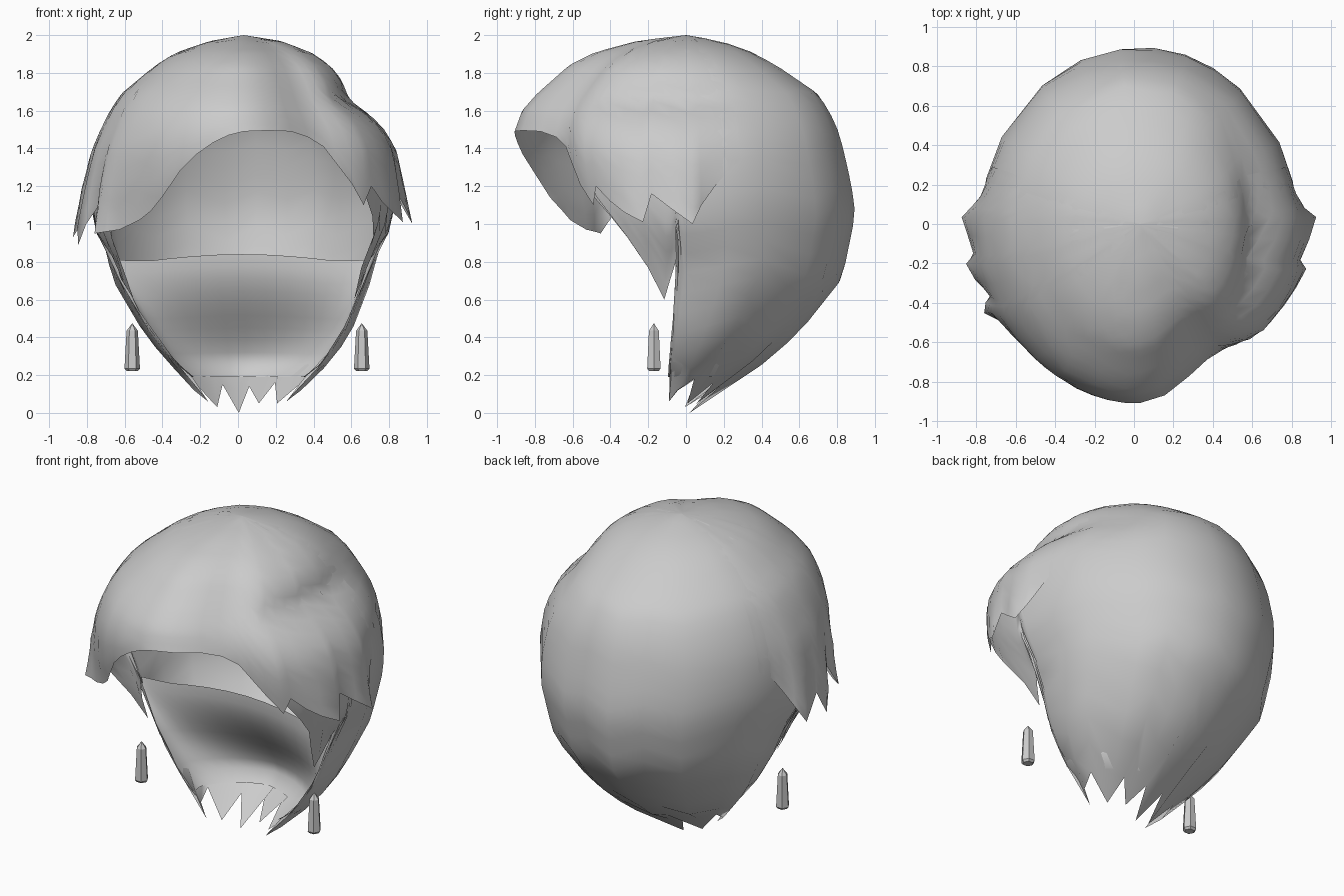
import bpy, bmesh, math

cube = bpy.data.objects.get("Cube")
if cube:
    bpy.data.objects.remove(cube, do_unlink=True)

mat = bpy.data.materials.new("light_grey")
mat.use_nodes = True
mat.diffuse_color = (0.6, 0.6, 0.6, 1)
mat.node_tree.nodes["Principled BSDF"].inputs["Base Color"].default_value = (0.6, 0.6, 0.6, 1)

# Head outline: height, reach to -x, +x, back, front
RINGS = [
    (2.00, 0, 0, 0, 0), (1.97, .17, .19, .18, .25), (1.91, .35, .35, .35, .47),
    (1.84, .46, .45, .48, .61), (1.69, .64, .57, .70, .78), (1.60, .70, .64, .76, .86),
    (1.49, .75, .72, .81, .90), (1.38, .79, .77, .84, .90), (1.20, .81, .80, .88, .86),
    (1.05, .80, .79, .90, .80), (.71, .73, .71, .83, .70), (.43, .56, .60, .61, .55),
    (.26, .42, .48, .42, .42), (.17, .31, .36, .22, .30), (0, .21, .24, .03, .20)]


def reach(z, k):
    for a, b in zip(RINGS, RINGS[1:]):
        if z >= b[0]:
            f = (z - b[0]) / (a[0] - b[0])
            return b[k] + (a[k] - b[k]) * f
    return RINGS[-1][k]


def clamp(v):
    return min(1, max(0, v))


def surface(z, az, off=0.0):
    """Point on the hair surface at a height and an angle from +x."""
    c, s = math.cos(math.radians(az)), math.sin(math.radians(az))
    ex = reach(z, 2 if c > 0 else 1)
    ey = reach(z, 3 if s > 0 else 4)
    d = (az + 180) % 360 - 180
    # parting groove and side lobe on the left, with a flatter left brow
    side = math.exp(-((d + 12) / 38) ** 2)
    ex += side * (.025 * math.exp(-((z - 1.42) / .17) ** 2) - .06 * math.exp(-((z - 1.66) / .06) ** 2))
    ey *= 1 - .17 * math.exp(-((d + 58) / 17) ** 2)
    # side edges curl in and lean forward below the ears
    ex -= .19 * clamp(.3 - max(s, -.1)) * clamp((.95 - z) / .15)
    y_shift = -.09 * abs(c) * clamp((.8 - z) / .7)
    return (.03 + (ex + off) * c, (ey + off) * s + y_shift, z)


def finish(name, bm, angle):
    bmesh.ops.remove_doubles(bm, verts=bm.verts, dist=1e-5)
    bmesh.ops.recalc_face_normals(bm, faces=bm.faces)
    me = bpy.data.meshes.new(name)
    bm.to_mesh(me)
    bm.free()
    ob = bpy.data.objects.new(name, me)
    bpy.context.collection.objects.link(ob)
    me.materials.append(mat)
    if angle:
        bpy.ops.object.select_all(action='DESELECT')
        ob.select_set(True)
        bpy.context.view_layer.objects.active = ob
        bpy.ops.object.shade_smooth_by_angle(angle=math.radians(angle))
    return ob


def loft(bm, cols):
    vs = [[bm.verts.new(p) for p in col] for col in cols]
    for a, b in zip(vs, vs[1:]):
        for i in range(len(a) - 1):
            bm.faces.new((a[i], a[i + 1], b[i + 1], b[i]))


def hair_sheet(name, tips, rows, off_at):
    """Sheet from the crown down to a ragged edge: (angle, edge height, flare)."""
    cols = []
    for az, zb, flare in tips:
        col = []
        for i in range(rows + 1):
            t = i / rows
            z = 2 - (2 - zb) * t ** 1.5
            col.append(surface(z, az, off_at(az) * min(1, 3 * t) + flare * t ** 6))
        cols.append(col)
    bm = bmesh.new()
    loft(bm, cols)
    return finish(name, bm, 75)


# Top layer: swept fringe with pointed locks over both ears, easing into the back
fringe = [(160, 1.3, 0), (166, 1.24, 0), (171, 1.14, .01), (175, 1.03, .06), (178, .93, .13),
          (184, .98, .08), (190, 1.03, .05), (193, .89, .15), (199, 1.0, .08),
          (205, 1.11, .02), (207, 1.03, .07), (210, .95, .12), (214, .96, .08),
          (219, .97, .05), (228, 1.02, .02),
          (233, 1.07, 0), (238, 1.14, 0), (246, 1.29, 0), (252, 1.37, 0), (258, 1.43, 0),
          (264, 1.47, 0), (270, 1.49, 0), (280, 1.495, 0), (290, 1.49, 0), (297, 1.46, 0),
          (303, 1.41, 0), (308, 1.32, 0), (315, 1.21, 0), (322, 1.10, 0), (326, 1.20, 0),
          (332, 1.12, .02), (338, 1.06, .05), (345, 1.01, .08), (348, 1.16, .02),
          (355, 1.08, .06), (362, 1.0, .11), (365, 1.10, .04), (370, 1.2, 0),
          (375, 1.28, 0), (380, 1.34, 0)]
hair_sheet("front_hair", fringe, 18,
           lambda az: -.004 + .016 * clamp(min(az - 160, 380 - az) / 30))

# Under layer: side locks, then the nape with its points
back = [(-36, 1.15), (-30, 1.04), (-24, .93), (-16, .77), (-8, .60), (-6, .70), (-4, .81),
        (-3, .5), (-2, .25), (0, .06), (14, .12), (28, .18), (50, .05), (62, .16), (73, .05),
        (85, .14), (97, 0), (112, .15), (128, .03), (150, .18), (165, .12),
        (180, .06), (182, .25), (183, .5), (184, .81), (186, .70), (188, .60), (196, .77),
        (204, .93), (210, 1.04), (216, 1.15)]
hair_sheet("back_hair", [r + (0,) for r in back], 24, lambda az: 0)

# Inner wall of the nape, spanning the side edges and meeting the shell at the points
cols = []
N = 16
for i in range(N + 1):
    a = i / N
    u = (1 - math.cos(math.pi * a)) / 2
    mid = math.sin(math.pi * u)
    col = []
    for j in range(11):
        v = j / 10
        z = .81 - .62 * v
        lx, ly, _ = surface(z, 183, -.004)
        rx, ry, _ = surface(z, -3, -.004)
        sx, sy, _ = surface(z, 183 - 186 * a, -.004)
        w = v * v
        x = (lx + (rx - lx) * u) * (1 - w) + sx * w
        y = (ly + (ry - ly) * u + mid * .08) * (1 - w) + sy * w
        z += .03 * (1 - v) * (2 * mid - 1 if mid > .4 else -.5 * mid)
        col.append((x, y, z))
    cols.append(col)
bm = bmesh.new()
loft(bm, cols)
finish("nape_lining", bm, 75)

# Faceted crystal earrings
for side, x in (("right", -.56), ("left", .655)):
    bm = bmesh.new()
    rings = []
    for r, z in ((0, .222), (.03, .222), (.041, .235), (.03, .435), (0, .475)):
        rings.append([(x + r * math.cos(k * math.pi / 3), -.17 + r * math.sin(k * math.pi / 3), z)
                      for k in range(7)])
    loft(bm, rings)
    bmesh.ops.remove_doubles(bm, verts=bm.verts, dist=1e-5)
    bmesh.ops.dissolve_degenerate(bm, edges=bm.edges, dist=1e-5)
    finish(side + "_earring", bm, 0)
